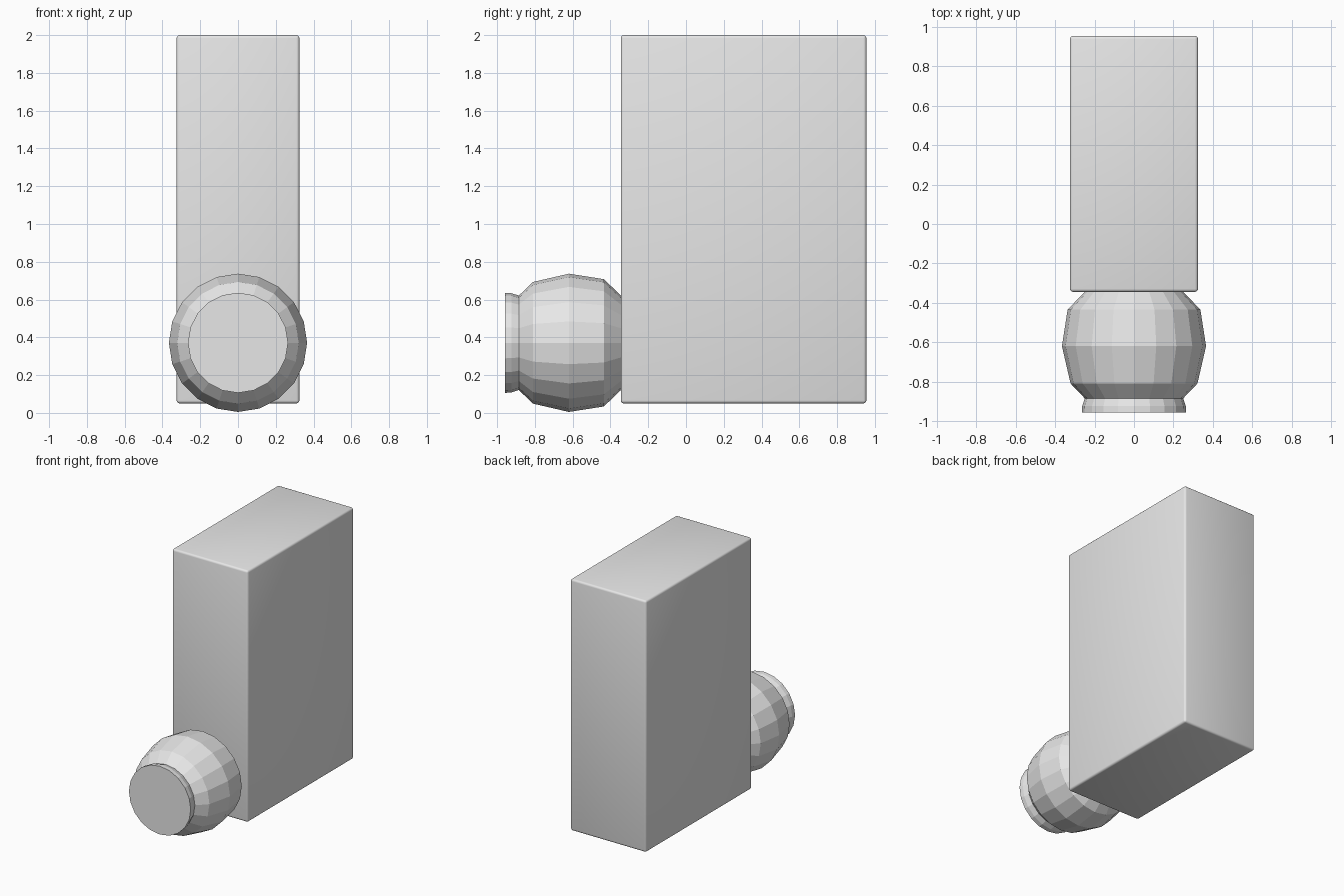
import bpy, bmesh, math

if "Cube" in bpy.data.objects:
    bpy.data.objects.remove(bpy.data.objects["Cube"])

grey = bpy.data.materials.new("light_grey")
grey.diffuse_color = (0.8, 0.8, 0.8, 1)
grey.use_nodes = True
grey.node_tree.nodes["Principled BSDF"].inputs["Base Color"].default_value = grey.diffuse_color


def make_object(name, bm):
    bmesh.ops.recalc_face_normals(bm, faces=bm.faces)
    mesh = bpy.data.meshes.new(name)
    bm.to_mesh(mesh)
    bm.free()
    mesh.materials.append(grey)
    obj = bpy.data.objects.new(name, mesh)
    bpy.context.collection.objects.link(obj)
    return obj


# Tall rectangular body with slightly rounded edges
bm = bmesh.new()
bmesh.ops.create_cube(bm, size=1)
for v in bm.verts:
    v.co.x *= 0.65
    v.co.y = 0.305 + v.co.y * 1.30
    v.co.z = 1.025 + v.co.z * 1.95
bmesh.ops.bevel(bm, geom=bm.edges[:], offset=0.016, segments=3,
                profile=0.5, affect='EDGES')
body = make_object("body", bm)
bpy.context.view_layer.objects.active = body
body.select_set(True)
bpy.ops.object.shade_smooth_by_angle(angle=math.radians(35))

# Faceted round knob turned about the y axis: (y, radius)
PROFILE = [(-0.958, 0.265), (-0.925, 0.263), (-0.885, 0.25), (-0.81, 0.322),
           (-0.62, 0.366), (-0.435, 0.337), (-0.34, 0.246)]
SIDES = 20
CENTRE_Z = 0.371
bm = bmesh.new()
rings = []
for y, r in PROFILE:
    angles = [2 * math.pi * i / SIDES for i in range(SIDES)]
    rings.append([bm.verts.new((r * math.cos(a), y, CENTRE_Z + r * math.sin(a)))
                  for a in angles])
for a, b in zip(rings, rings[1:]):
    for i in range(SIDES):
        j = (i + 1) % SIDES
        bm.faces.new((a[i], a[j], b[j], b[i]))
bm.faces.new(rings[0])
bm.faces.new(rings[-1])
make_object("round_knob", bm)
